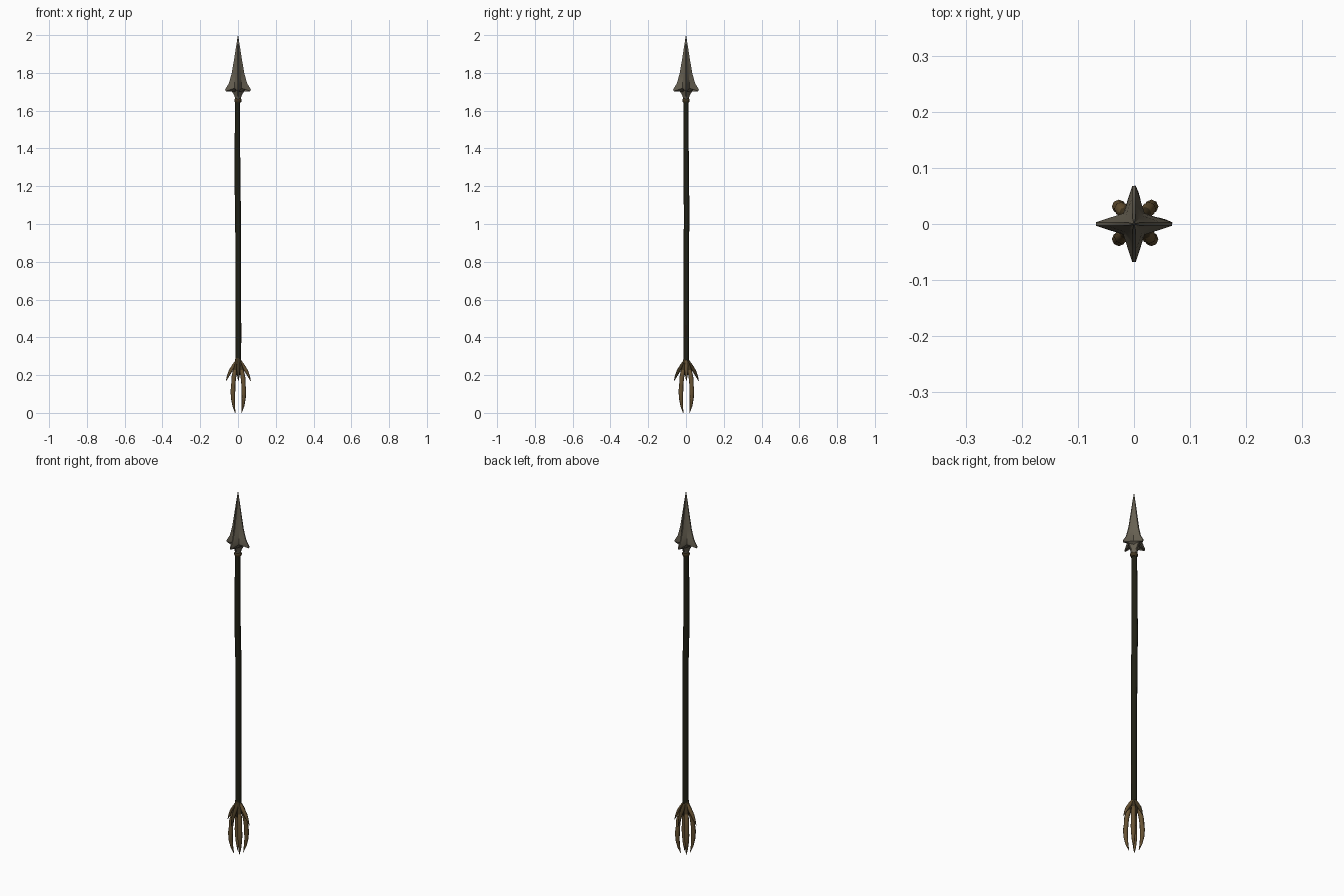
import bpy, bmesh, math
from mathutils import Vector, Matrix

if "Cube" in bpy.data.objects:
    bpy.data.objects.remove(bpy.data.objects["Cube"])


def mat(name, rgb):
    m = bpy.data.materials.new(name)
    m.diffuse_color = (*rgb, 1)
    m.use_nodes = True
    m.node_tree.nodes["Principled BSDF"].inputs["Base Color"].default_value = m.diffuse_color
    return m


STEEL = mat("weathered steel", (0.135, 0.118, 0.085))
WOOD = mat("dark wood", (0.014, 0.014, 0.007))
BONE = mat("brown claw", (0.135, 0.085, 0.033))
DARK = mat("dark brown claw", (0.05, 0.034, 0.014))
RUST = mat("rust brown", (0.07, 0.028, 0.012))


def skin(name, rings, mats, rule=None, smooth=None):
    """Join equal-sized rings of points into a closed skin."""
    bm = bmesh.new()
    vs = [[bm.verts.new(p) for p in ring] for ring in rings]
    n = len(vs[0])
    for a, b in zip(vs, vs[1:]):
        for i in range(n):
            j = (i + 1) % n
            bm.faces.new((a[i], a[j], b[j], b[i]))
    bm.faces.new(vs[0])
    bm.faces.new(vs[-1])
    bmesh.ops.remove_doubles(bm, verts=bm.verts, dist=1e-5)
    bmesh.ops.recalc_face_normals(bm, faces=bm.faces)
    if rule:
        for f in bm.faces:
            f.material_index = rule(f)
    me = bpy.data.meshes.new(name)
    bm.to_mesh(me)
    bm.free()
    for m in mats:
        me.materials.append(m)
    ob = bpy.data.objects.new(name, me)
    bpy.context.collection.objects.link(ob)
    if smooth:
        bpy.ops.object.select_all(action='DESELECT')
        ob.select_set(True)
        bpy.context.view_layer.objects.active = ob
        bpy.ops.object.shade_smooth_by_angle(angle=math.radians(smooth))
    return ob


def tube(name, path, radii, mats, sides=8, rule=None, smooth=50):
    """Tapered tube along a path."""
    pts = [Vector(p) for p in path]
    rings = []
    for k, p in enumerate(pts):
        d = pts[min(k + 1, len(pts) - 1)] - pts[max(k - 1, 0)]
        q = Vector((0, 0, -1)).rotation_difference(d.normalized())
        rings.append([p + q @ Vector((radii[k] * math.cos(t), radii[k] * math.sin(t), 0))
                      for t in (math.tau * i / sides for i in range(sides))])
    return skin(name, rings, mats, rule, smooth)


# four-edged barbed spearhead: (edge z, edge radius, groove z, groove radius)
profile = [(1.655, 0.014, 1.655, 0.014), (1.68, 0.019, 1.68, 0.018),
           (1.712, 0.038, 1.70, 0.024), (1.703, 0.066, 1.718, 0.027),
           (1.712, 0.068, 1.735, 0.027), (1.745, 0.048, 1.755, 0.025),
           (1.80, 0.033, 1.80, 0.021), (1.87, 0.021, 1.87, 0.014),
           (1.94, 0.010, 1.94, 0.007), (2.0, 0.0008, 2.0, 0.0008)]
rings = []
for ze, re, zg, rg in profile:
    ring = []
    for i in range(4):
        a = math.pi / 2 * i
        # each edge has a little thickness
        w = min(0.003, re * 0.25)
        for s in (-1, 1):
            v = Matrix.Rotation(a, 3, 'Z') @ Vector((re, s * w, ze))
            ring.append(v)
        b = a + math.pi / 4
        ring.append(Vector((rg * math.cos(b), rg * math.sin(b), zg)))
    rings.append(ring)
skin("spearhead", rings, [STEEL], smooth=25)

# collar under the head
tube("collar", [(0, 0, 1.664), (0, 0, 1.66), (0, 0, 1.65), (0, 0, 1.643)],
     [0.015, 0.019, 0.019, 0.015], [DARK], 12)

# slightly crooked shaft
shaft = [(-0.002, 0, 1.66), (-0.003, 0, 1.45), (-0.003, 0.002, 1.21), (0.0, 0.003, 1.08),
         (0.002, 0.002, 0.75), (0.002, 0.002, 0.45), (0.001, 0.001, 0.25)]
tube("shaft", shaft, [0.0135, 0.0145, 0.0155, 0.0155, 0.015, 0.015, 0.015], [WOOD], 10)

# reddish worn strip low on the shaft
tube("worn_strip", [(0.016, 0.0, 0.48), (0.0165, 0.0, 0.44), (0.0165, 0.0, 0.37)],
     [0.001, 0.0025, 0.001], [RUST], 6)

# knuckle joining shaft and claws
tube("claw_root", [(0, 0, 0.29), (0, 0, 0.265), (0, 0, 0.235), (0, 0, 0.20)],
     [0.014, 0.018, 0.025, 0.012], [DARK], 10)


def claw(name, angle, prof, mats, rule=None):
    c, s = math.cos(angle), math.sin(angle)
    path = [(r * c + 0.002, r * s + 0.002, z) for r, z, _ in prof]
    return tube(name, path, [t for _, _, t in prof], mats, 8, rule)


# long fingers on the diagonals, short splayed spurs on the axes: (reach, z, thickness)
LONG = [(0.010, 0.265, 0.008), (0.025, 0.225, 0.011), (0.035, 0.185, 0.0125),
        (0.038, 0.15, 0.011), (0.041, 0.115, 0.0125), (0.040, 0.075, 0.0105),
        (0.034, 0.035, 0.007), (0.024, 0.0, 0.001)]
SHORT = [(0.008, 0.275, 0.008), (0.024, 0.25, 0.010), (0.042, 0.222, 0.0095),
         (0.055, 0.195, 0.006), (0.066, 0.168, 0.001)]
for i in range(4):
    a = math.pi / 2 * i
    claw(f"long_claw_{i + 1}", a + math.pi / 4, LONG, [BONE, DARK],
         lambda f: 1 if f.calc_center_median().z > 0.24 else 0)
    claw(f"short_claw_{i + 1}", a, SHORT, [DARK if i % 2 else BONE])
